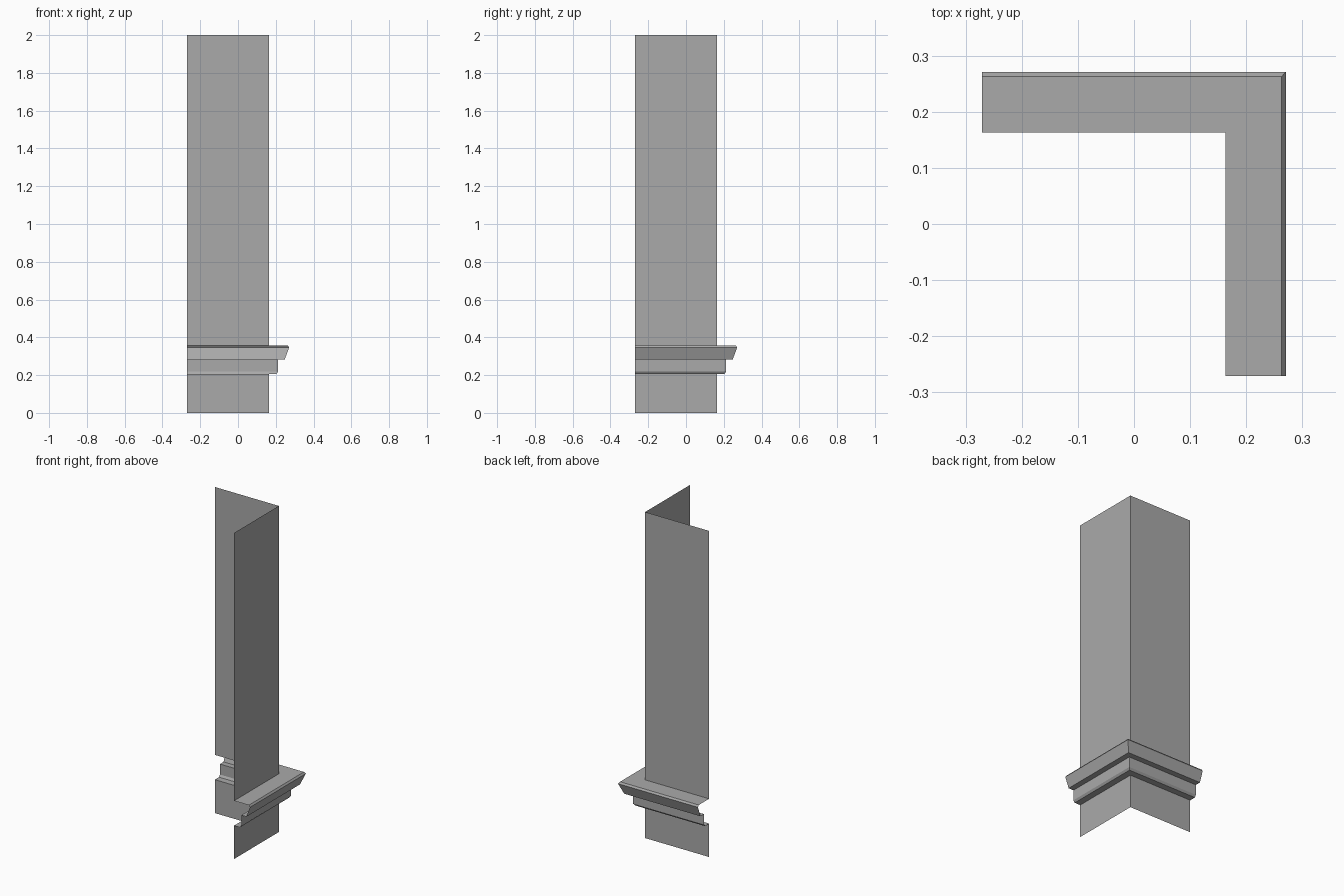
import bpy
import bmesh

cube = bpy.data.objects.get("Cube")
if cube:
    bpy.data.objects.remove(cube, do_unlink=True)

grey = bpy.data.materials.new("plain grey")
colour = (0.4, 0.4, 0.4, 1)
grey.diffuse_color = colour
grey.use_nodes = True
grey.node_tree.nodes["Principled BSDF"].inputs["Base Color"].default_value = colour

WALL = 0.163   # outer wall plane on both arms
END = -0.271   # open end of each arm


def corner_sweep(name, profile):
    """Sweep an open (reach, height) profile around the mitred corner."""
    bm = bmesh.new()
    rows = [[bm.verts.new(p) for p in ((END, r, z), (r, r, z), (r, END, z))]
            for r, z in profile]
    for low, high in zip(rows, rows[1:]):
        for i in range(2):
            bm.faces.new((low[i], high[i], high[i + 1], low[i + 1]))
    mesh = bpy.data.meshes.new(name)
    bm.to_mesh(mesh)
    bm.free()
    mesh.materials.append(grey)
    obj = bpy.data.objects.new(name, mesh)
    bpy.context.collection.objects.link(obj)
    return obj


# Plain wall sheets below and above the moulding
corner_sweep("lower_wall", [(WALL, 0), (WALL, 0.205)])
corner_sweep("upper_wall", [(WALL, 0.357), (WALL, 2)])

# Stepped moulding, open at the back
corner_sweep("moulding", [
    (WALL, 0.205), (0.203, 0.205), (0.212, 0.218), (0.212, 0.282),
    (0.247, 0.282), (0.271, 0.346), (0.263, 0.357), (WALL, 0.357),
])
